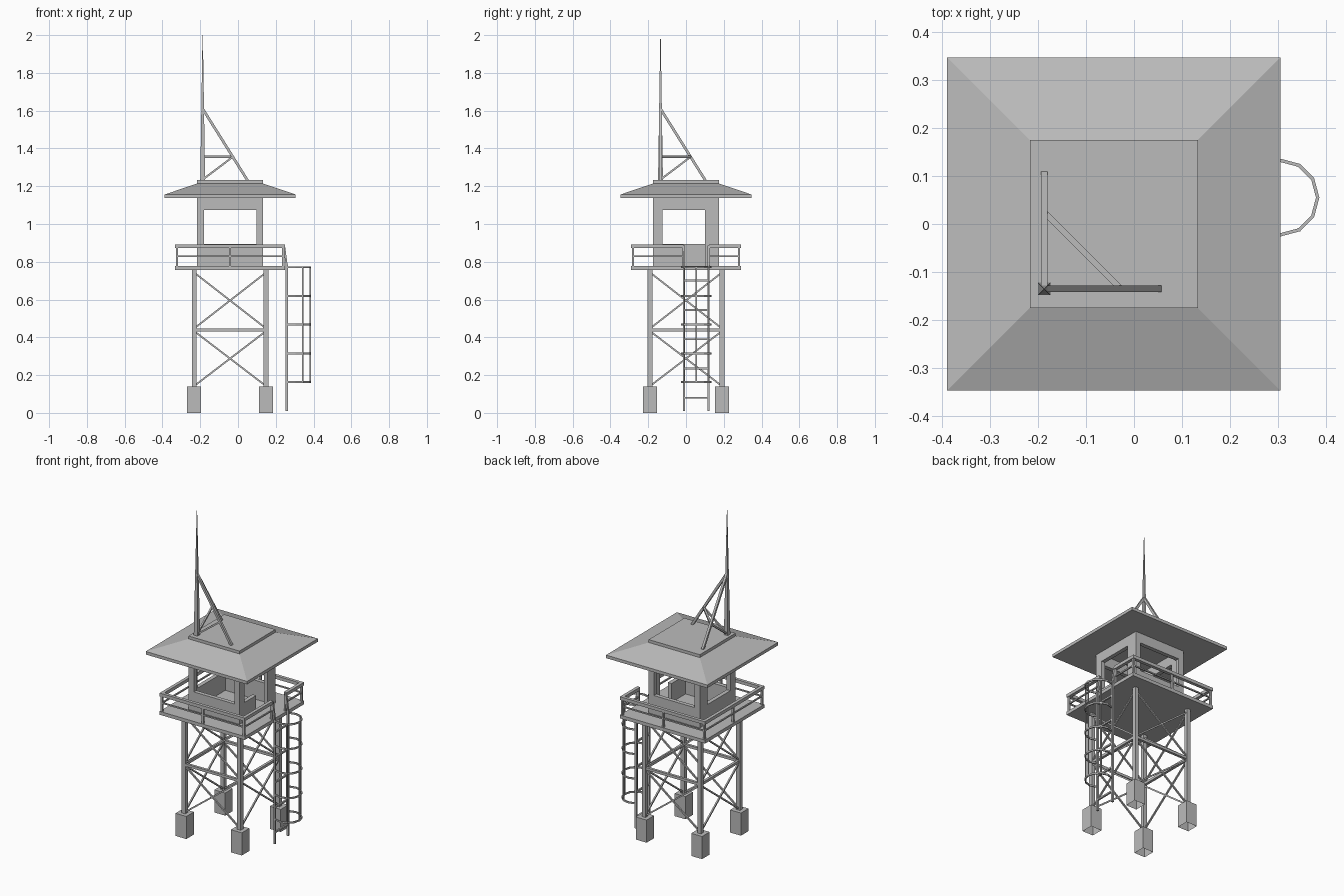
import bpy, bmesh, math
from mathutils import Vector, Matrix

if "Cube" in bpy.data.objects:
    bpy.data.objects.remove(bpy.data.objects["Cube"])

grey = bpy.data.materials.new("weathered_grey")
grey.use_nodes = True
COLOR = (0.5, 0.5, 0.5, 1)
grey.diffuse_color = COLOR
grey.node_tree.nodes["Principled BSDF"].inputs["Base Color"].default_value = COLOR

CX = -0.042      # tower axis
FLOOR = 0.778    # deck surface


def finish(name, bm):
    mesh = bpy.data.meshes.new(name)
    bmesh.ops.recalc_face_normals(bm, faces=bm.faces)
    bm.to_mesh(mesh)
    bm.free()
    mesh.materials.append(grey)
    obj = bpy.data.objects.new(name, mesh)
    bpy.context.collection.objects.link(obj)
    return obj


def add_box(bm, lo, hi):
    lo, hi = Vector(lo), Vector(hi)
    m = Matrix.Translation((lo + hi) / 2) @ Matrix.Diagonal((hi - lo).to_4d())
    return bmesh.ops.create_cube(bm, size=1, matrix=m)["verts"]


def add_bar(bm, a, b, w, h=None):
    """Rectangular bar from a to b, w wide sideways and h deep."""
    a, b = Vector(a), Vector(b)
    d = b - a
    rot = d.to_track_quat('Z', 'Y').to_matrix().to_4x4()
    m = Matrix.Translation((a + b) / 2) @ rot @ Matrix.Diagonal((w, h or w, d.length, 1))
    bmesh.ops.create_cube(bm, size=1, matrix=m)


def add_frustum(bm, center, r0, r1, z0, z1):
    """Square frustum with half widths r0 and r1."""
    verts = add_box(bm, (-1, -1, z0), (1, 1, z1))
    for v in verts:
        r = r0 if v.co.z < (z0 + z1) / 2 else r1
        v.co.x = center[0] + v.co.x * r
        v.co.y = center[1] + v.co.y * r


def side(i):
    """Transform from a front side plan to side i of the tower."""
    return Matrix.Translation((CX, 0, 0)) @ Matrix.Rotation(i * math.pi / 2, 4, 'Z')


# Footings (open underneath) and legs
LEG = 0.19
feet, legs = bmesh.new(), bmesh.new()
for sx in (-1, 1):
    for sy in (-1, 1):
        x, y = CX + sx * LEG, sy * LEG
        add_box(feet, (x - 0.037, y - 0.037, 0), (x + 0.037, y + 0.037, 0.14))
        add_box(legs, (x - 0.0125, y - 0.0125, 0.139), (x + 0.0125, y + 0.0125, 0.76))
bottoms = [f for f in feet.faces if f.calc_center_median().z < 0.01]
bmesh.ops.delete(feet, geom=bottoms, context='FACES')
finish("footings", feet)
finish("legs", legs)

# Cross bracing on four sides
bracing = bmesh.new()
for i in range(4):
    m = side(i)
    add_bar(bracing, m @ Vector((-LEG, -LEG, 0.44)), m @ Vector((LEG, -LEG, 0.44)), 0.016)
    for z0, z1 in ((0.15, 0.425), (0.455, 0.735)):
        for s in (-1, 1):
            add_bar(bracing, m @ Vector((-s * 0.18, -LEG, z0)),
                    m @ Vector((s * 0.18, -LEG, z1)), 0.009)
finish("cross_bracing", bracing)

# Deck
deck = bmesh.new()
add_box(deck, (CX - 0.292, -0.29, 0.757), (CX + 0.292, 0.29, FLOOR))
finish("deck", deck)

# Railings, with a gap for the ladder on the right side
RAIL = 0.281
GAP = (-0.012, 0.122)
railing = bmesh.new()
for i in range(4):
    m = side(i)
    runs = [(-RAIL, RAIL)] if i != 1 else [(-RAIL, GAP[0]), (GAP[1], RAIL)]
    posts = [-RAIL, 0] if i != 1 else [-RAIL, *GAP]
    for a, b in runs:
        a_end = a - 0.01 if a == -RAIL else a
        b_end = b + 0.01 if b == RAIL else b
        for v in add_box(railing, (a_end, -RAIL - 0.01, 0.872), (b_end, -RAIL + 0.01, 0.892)):
            v.co = m @ v.co
        add_bar(railing, m @ Vector((a, -RAIL, 0.83)), m @ Vector((b, -RAIL, 0.83)), 0.008)
    for p in posts:
        add_bar(railing, m @ Vector((p, -RAIL, FLOOR)), m @ Vector((p, -RAIL, 0.873)), 0.012)
finish("railing", railing)

# Cabin walls: sill, header and piers around each opening
HALF, THICK = 0.175, 0.025
SILL, HEAD, TOP = 0.895, 1.075, 1.14
cabin = bmesh.new()


def wall(i, left, right, sill_end):
    m = side(i)
    y0, y1 = -HALF, -HALF + THICK
    for lo, hi in (((-HALF, y0, FLOOR), (left, y1, TOP)),
                   ((right, y0, FLOOR), (HALF, y1, TOP)),
                   ((left, y0, HEAD), (right, y1, TOP)),
                   ((left, y0, FLOOR), (sill_end, y1, SILL))):
        for v in add_box(cabin, lo, hi):
            v.co = m @ v.co


wall(0, -0.138, 0.14, 0.14)
wall(1, -0.124, 0.1, -0.012)   # doorway beside a short sill
wall(2, -0.14, 0.138, 0.138)
wall(3, -0.1, 0.124, 0.124)
finish("cabin_walls", cabin)

# Roof
roof = bmesh.new()
add_box(roof, (CX - 0.347, -0.347, 1.137), (CX + 0.347, 0.347, 1.156))
add_frustum(roof, (CX, 0), 0.347, 0.175, 1.156, 1.214)
finish("roof", roof)
cap = bmesh.new()
add_box(cap, (CX - 0.175, -0.175, 1.21), (CX + 0.175, 0.175, 1.232))
finish("roof_cap", cap)

# Tapered mast and its stays
MX, MY = -0.187, -0.135
mast = bmesh.new()
add_frustum(mast, (MX, MY), 0.013, 0.001, 1.23, 2.0)
finish("mast", mast)
stays = bmesh.new()
mids = []
for d in (Vector((1, 0, 0)), Vector((0, 1, 0))):
    base = Vector((MX, MY, 0))
    top, foot = base + Vector((0, 0, 1.61)), base + d * 0.238 + Vector((0, 0, 1.23))
    mid = top.lerp(foot, 0.67)
    mids.append(mid)
    add_bar(stays, top, foot, 0.014)
    add_bar(stays, base + Vector((0, 0, 1.235)), mid, 0.01)
add_bar(stays, mids[0], mids[1], 0.012)
finish("mast_stays", stays)

# Ladder with slanted handles at the top
LX, LY, LW = 0.258, 0.055, 0.065
ladder = bmesh.new()
for s in (-1, 1):
    y = LY + s * LW
    add_box(ladder, (LX - 0.006, y - 0.005, 0.01), (LX + 0.006, y + 0.005, 0.785))
    add_bar(ladder, (LX, y, 0.78), (CX + RAIL + 0.005, y, 0.885), 0.012, 0.01)
for k in range(5):
    z = 0.08 + k * 0.155
    add_bar(ladder, (LX, LY - LW, z), (LX, LY + LW, z), 0.01)
finish("ladder", ladder)

# Safety cage: hoops joined by upright strips
cage = bmesh.new()


def hoop_point(angle, r, z):
    a = math.radians(angle)
    return Vector((0.305 + r * math.cos(a), LY + r * math.sin(a), z))


for k in range(5):
    z = 0.163 + k * 0.152
    rings = []
    for angle in range(-120, 121, 30):
        rings.append([cage.verts.new(hoop_point(angle, r, z + dz))
                      for r, dz in ((0.074, -0.005), (0.081, -0.005), (0.081, 0.005), (0.074, 0.005))])
    for a, b in zip(rings, rings[1:]):
        for j in range(4):
            n = (j + 1) % 4
            cage.faces.new((a[j], a[n], b[n], b[j]))
    cage.faces.new(rings[0])
    cage.faces.new(rings[-1])
for angle in (-60, 0, 60):
    add_bar(cage, hoop_point(angle, 0.077, 0.16), hoop_point(angle, 0.077, 0.775), 0.007)
finish("ladder_cage", cage)
